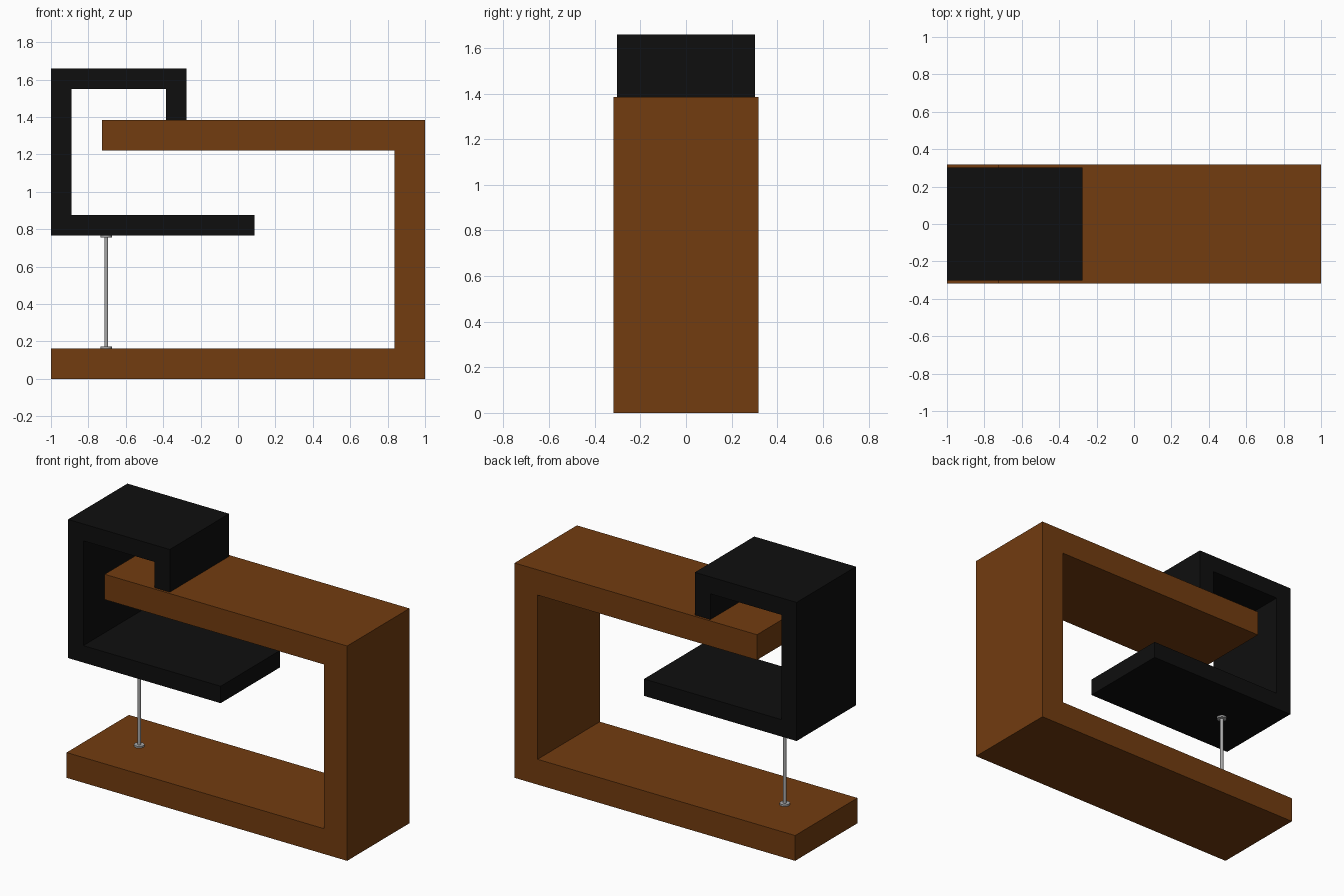
import bpy, bmesh
from mathutils import Matrix

if "Cube" in bpy.data.objects:
    bpy.data.objects.remove(bpy.data.objects["Cube"])


def material(name, rgb):
    m = bpy.data.materials.new(name)
    m.diffuse_color = (*rgb, 1)
    m.use_nodes = True
    m.node_tree.nodes["Principled BSDF"].inputs["Base Color"].default_value = m.diffuse_color
    return m


wood = material("brown_wood", (0.17, 0.045, 0.005))
black = material("black", (0.0045, 0.0045, 0.0045))
steel = material("grey_steel", (0.40, 0.40, 0.40))


def finish(name, bm, mat):
    bmesh.ops.recalc_face_normals(bm, faces=bm.faces)
    me = bpy.data.meshes.new(name)
    bm.to_mesh(me)
    bm.free()
    me.materials.append(mat)
    ob = bpy.data.objects.new(name, me)
    bpy.context.collection.objects.link(ob)
    return ob


def extrude_profile(name, pts, half_depth, mat):
    """Extrude an xz outline along y, centred on y = 0."""
    bm = bmesh.new()
    face = bm.faces.new([bm.verts.new((x, -half_depth, z)) for x, z in pts])
    ext = bmesh.ops.extrude_face_region(bm, geom=[face])
    verts = [g for g in ext["geom"] if isinstance(g, bmesh.types.BMVert)]
    bmesh.ops.translate(bm, verts=verts, vec=(0, 2 * half_depth, 0))
    return finish(name, bm, mat)


# Wooden C-shaped frame with the longer foot
extrude_profile("wooden_frame", [
    (-1, 0), (1, 0), (1, 1.384), (-0.728, 1.384), (-0.728, 1.221),
    (0.836, 1.221), (0.836, 0.163), (-1, 0.163)], 0.317, wood)

# Black hook hanging over the upper arm
extrude_profile("black_hook", [
    (-1, 0.766), (0.088, 0.766), (0.088, 0.875), (-0.891, 0.875),
    (-0.891, 1.55), (-0.385, 1.55), (-0.385, 1.384), (-0.275, 1.384),
    (-0.275, 1.659), (-1, 1.659)], 0.302, black)

# Thin steel rod with a flange at each end
bm = bmesh.new()
for radius, z0, z1 in ((0.01, 0.163, 0.766), (0.03, 0.163, 0.174), (0.03, 0.755, 0.766)):
    bmesh.ops.create_cone(bm, cap_ends=True, segments=32, radius1=radius, radius2=radius,
                          depth=z1 - z0, matrix=Matrix.Translation((-0.704, 0, (z0 + z1) / 2)))
rod = finish("support_rod", bm, steel)
bpy.context.view_layer.objects.active = rod
rod.select_set(True)
bpy.ops.object.shade_smooth_by_angle()
